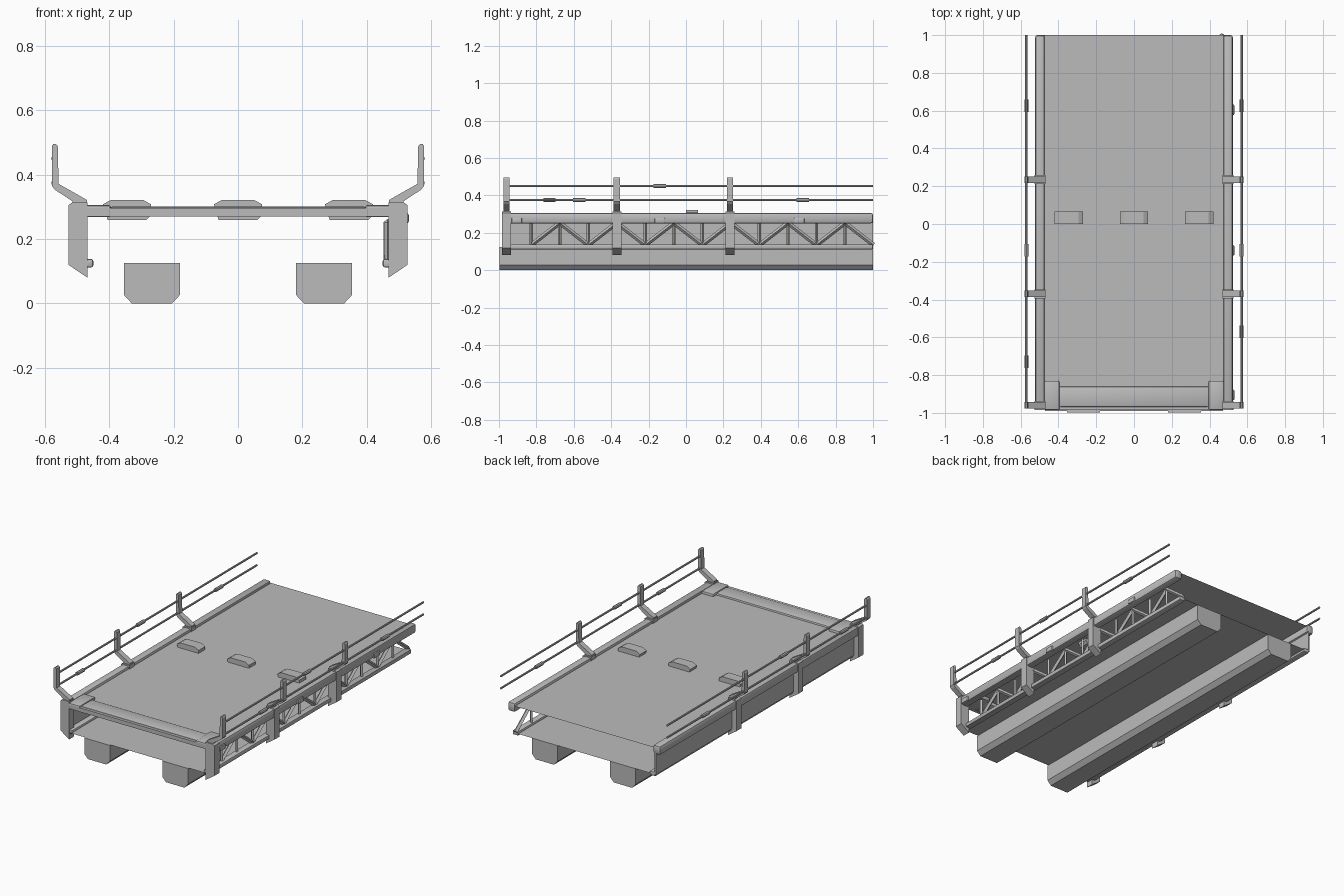
import bpy, bmesh, math
from mathutils import Vector

cube = bpy.data.objects.get("Cube")
if cube:
    bpy.data.objects.remove(cube, do_unlink=True)

steel = bpy.data.materials.new("plain grey steel")
steel.use_nodes = True
grey = (0.5, 0.5, 0.5, 1)
steel.diffuse_color = grey
steel.node_tree.nodes["Principled BSDF"].inputs["Base Color"].default_value = grey


def finish(name, bm, smooth=False):
    bmesh.ops.recalc_face_normals(bm, faces=bm.faces)
    mesh = bpy.data.meshes.new(name)
    bm.to_mesh(mesh)
    bm.free()
    mesh.materials.append(steel)
    obj = bpy.data.objects.new(name, mesh)
    bpy.context.collection.objects.link(obj)
    if smooth:
        bpy.ops.object.select_all(action='DESELECT')
        obj.select_set(True)
        bpy.context.view_layer.objects.active = obj
        bpy.ops.object.shade_smooth_by_angle(angle=math.radians(40))
    return obj


def box(name, x, y, z, bevel=0):
    """Box from (low, high) pairs, with optional rounded edges."""
    bm = bmesh.new()
    bmesh.ops.create_cube(bm, size=1)
    for v in bm.verts:
        v.co = [(a + b) / 2 + c * (b - a) for (a, b), c in zip((x, y, z), v.co)]
    if bevel:
        bmesh.ops.bevel(bm, geom=bm.edges[:], offset=bevel, segments=2,
                        affect='EDGES', profile=0.5)
    return finish(name, bm, bevel > 0)


def extrude_y(name, points, y0, y1, smooth=False):
    """Prism with an x-z outline, running along y."""
    bm = bmesh.new()
    face = bm.faces.new([bm.verts.new((x, y0, z)) for x, z in points])
    out = bmesh.ops.extrude_face_region(bm, geom=[face])
    for v in out["geom"]:
        if isinstance(v, bmesh.types.BMVert):
            v.co.y = y1
    return finish(name, bm, smooth)


def rod(name, a, b, radius, sides=8):
    a, b = Vector(a), Vector(b)
    bm = bmesh.new()
    bmesh.ops.create_cone(bm, cap_ends=True, segments=sides, radius1=radius,
                          radius2=radius, depth=(b - a).length)
    turn = (b - a).to_track_quat('Z', 'Y')
    for v in bm.verts:
        v.co = turn @ v.co + (a + b) / 2
    return finish(name, bm, sides > 4)


def sheet(name, x, y, z):
    bm = bmesh.new()
    bm.faces.new([bm.verts.new((i, j, z)) for i, j in
                  ((x[0], y[0]), (x[1], y[0]), (x[1], y[1]), (x[0], y[1]))])
    return finish(name, bm)


def span(side, a, b):
    return tuple(sorted((side * a, side * b)))


# Upper deck and lower floor
sheet("deck", (-0.475, 0.475), (-0.98, 1), 0.29)
sheet("lower_floor", (-0.47, 0.47), (-0.99, 1), 0.125)

# Front cross beam
box("front_beam", (-0.4, 0.4), (-0.97, -0.86), (0.271, 0.302), 0.012)
box("front_lip", (-0.47, 0.47), (-0.985, -0.965), (0.271, 0.296))

# Raised deck pads
for name, cx in (("right_pad", -0.345), ("middle_pad", 0), ("left_pad", 0.345)):
    outline = [(cx + dx, z) for dx, z in
               ((-0.06, 0.26), (0.06, 0.26), (0.075, 0.275),
                (0.075, 0.308), (0.05, 0.322), (-0.05, 0.322), (-0.075, 0.308))]
    extrude_y(name, outline, 0, 0.065)

posts = (-0.96, -0.37, 0.235)
for side, label in ((1, "left"), (-1, "right")):
    # Float with chamfered bottom
    hull = [(0.18, 0.125), (0.18, 0.027), (0.205, 0),
            (0.33, 0), (0.355, 0.027), (0.355, 0.125)]
    extrude_y(label + "_float", [(side * x, z) for x, z in hull], -0.997, 1)

    # Side chords and beam corner block
    box(label + "_upper_chord", span(side, 0.473, 0.523), (-0.98, 1), (0.25, 0.306), 0.012)
    box(label + "_lower_chord", span(side, 0.45, 0.49), (-0.98, 1), (0.112, 0.138), 0.006)
    box(label + "_beam_corner", span(side, 0.395, 0.475), (-0.985, -0.83), (0.268, 0.306), 0.008)

    # Brackets, bent arms and uprights
    for i, y in enumerate(posts):
        bracket = [(0.468, 0.08), (0.527, 0.12), (0.527, 0.306), (0.515, 0.314), (0.468, 0.314)]
        extrude_y(f"{label}_bracket_{i + 1}", [(side * x, z) for x, z in bracket],
                  y - 0.024, y + 0.024)
        arm = [(0.47, 0.312), (0.47, 0.322), (0.558, 0.372), (0.56, 0.488),
               (0.566, 0.496), (0.574, 0.496), (0.579, 0.488), (0.579, 0.366),
               (0.57, 0.354), (0.515, 0.318), (0.515, 0.312)]
        extrude_y(f"{label}_upright_{i + 1}", [(side * x, z) for x, z in arm],
                  y - 0.017, y + 0.017)

    # Guard rails and their couplings
    for z, name in ((0.45, "top"), (0.375, "lower")):
        rod(f"{label}_{name}_rail", (side * 0.57, -0.96, z), (side * 0.57, 1, z), 0.006)
    for y, z in ((-0.14, 0.45), (0.625, 0.375), (-0.57 if side > 0 else -0.73, 0.375)):
        rod(label + "_rail_coupling", (side * 0.57, y - 0.033, z),
            (side * 0.57, y + 0.033, z), 0.011)

# Open lattice on the left side
step = 0.1525
for k in range(-5, 7):
    y = -0.065 + k * step
    low, high = 0.135, 0.253
    rod("lattice_vertical", (0.465, y, low), (0.465, y, high), 0.009, 4)
    start, end = (high, low) if k % 2 == 0 else (low, high)
    rod("lattice_diagonal", (0.465, y, start), (0.465, y + step, end), 0.012, 4)

# Small lamps on the lattice side
for y in (-0.905, -0.14, 0.605):
    box("side_lamp", (0.515, 0.531), (y - 0.028, y + 0.028), (0.25, 0.28), 0.005)

# Closed panel on the right side
box("side_panel", (-0.495, -0.485), (-0.98, 1), (0.125, 0.26))
